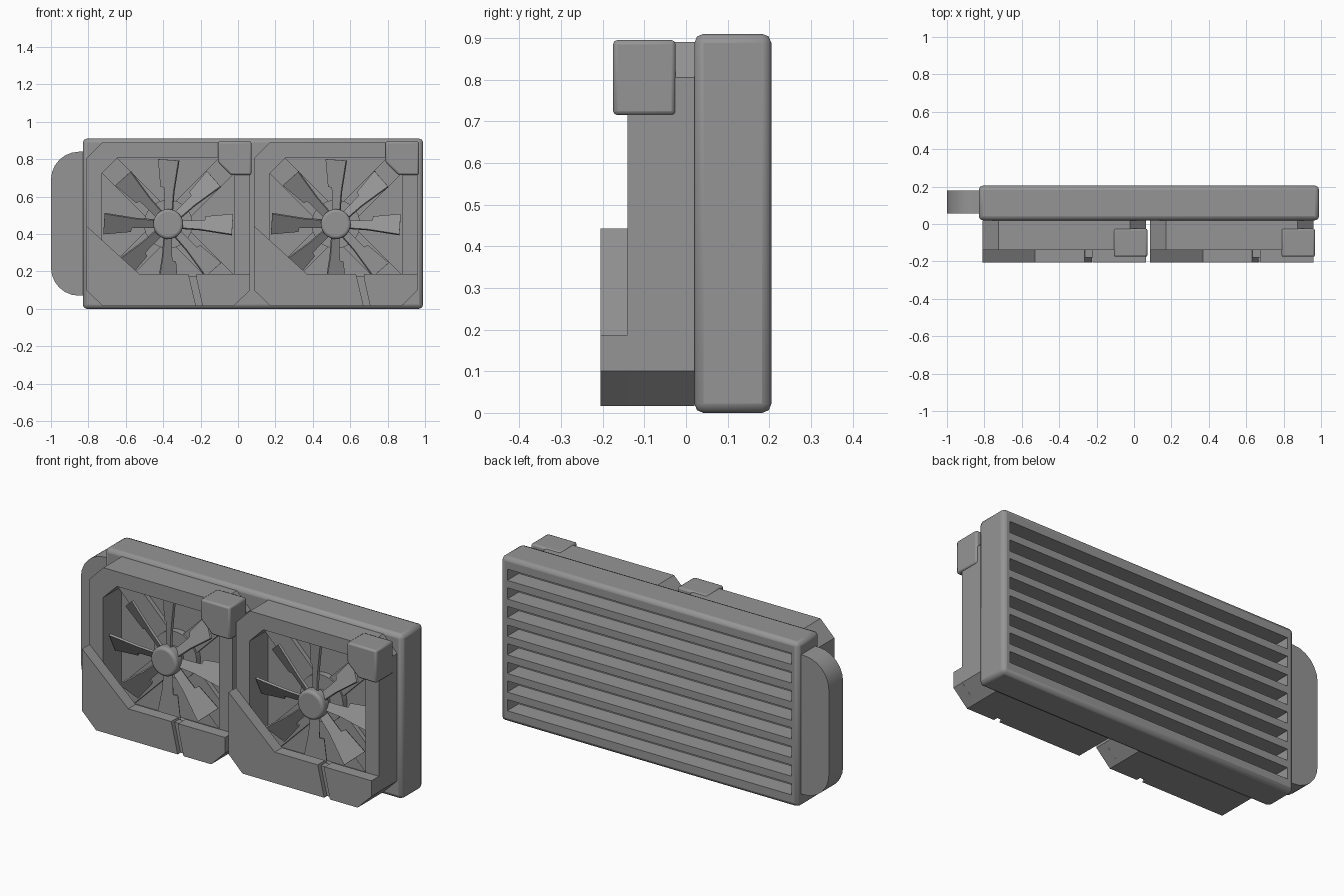
import bpy, bmesh, math
from mathutils import Matrix, Vector

if "Cube" in bpy.data.objects:
    bpy.data.objects.remove(bpy.data.objects["Cube"])

grey = bpy.data.materials.new("grey")
grey.use_nodes = True
grey.diffuse_color = (0.3, 0.3, 0.3, 1)
grey.node_tree.nodes["Principled BSDF"].inputs["Base Color"].default_value = (0.3, 0.3, 0.3, 1)


def finish(name, bm, bevel=0, segments=2):
    bmesh.ops.recalc_face_normals(bm, faces=bm.faces)
    mesh = bpy.data.meshes.new(name)
    bm.to_mesh(mesh)
    bm.free()
    mesh.materials.append(grey)
    ob = bpy.data.objects.new(name, mesh)
    bpy.context.collection.objects.link(ob)
    if bevel:
        mod = ob.modifiers.new("Bevel", "BEVEL")
        mod.width, mod.segments = bevel, segments
    return ob


def smooth(ob, angle=35):
    bpy.ops.object.select_all(action="DESELECT")
    ob.select_set(True)
    bpy.context.view_layer.objects.active = ob
    bpy.ops.object.shade_smooth_by_angle(angle=math.radians(angle))


def add_prism(bm, pts, y0, y1, matrix=None):
    """Extrude an x-z outline from y0 to y1."""
    face = bm.faces.new([bm.verts.new((x, y0, z)) for x, z in pts])
    new = bmesh.ops.extrude_face_region(bm, geom=[face])["geom"]
    back = [v for v in new if isinstance(v, bmesh.types.BMVert)]
    bmesh.ops.translate(bm, verts=back, vec=(0, y1 - y0, 0))
    if matrix:
        bmesh.ops.transform(bm, matrix=matrix, verts=list(face.verts) + back)


def prism(name, pts, y0, y1, offset=0, bevel=0):
    bm = bmesh.new()
    add_prism(bm, [(x + offset, z) for x, z in pts], y0, y1)
    return finish(name, bm, bevel)


def rect(x0, x1, z0, z1):
    return [(x0, z0), (x1, z0), (x1, z1), (x0, z1)]


def octagon(half, cut):
    c = half - cut
    return [(-c, -half), (c, -half), (half, -c), (half, c),
            (c, half), (-c, half), (-half, c), (-half, -c)]


def disc(name, x, z, radius, y0, y1, bevel=0):
    pts = [(x + radius * math.cos(i * math.tau / 32), z + radius * math.sin(i * math.tau / 32))
           for i in range(32)]
    ob = prism(name, pts, y0, y1)
    if bevel:
        mod = ob.modifiers.new("Bevel", "BEVEL")
        mod.width, mod.segments, mod.limit_method = bevel, 3, "ANGLE"
    smooth(ob)
    return ob


# Radiator body with horizontal grooves cut in its back
body = prism("radiator_body", rect(-0.83, 0.99, 0, 0.91), 0.02, 0.205, bevel=0.022)
smooth(body)
bm = bmesh.new()
for i in range(8):
    z = 0.455 + (i - 3.5) * 0.103
    add_prism(bm, rect(-0.79, 0.95, z - 0.031, z + 0.031), 0.105, 0.3)
cutter = finish("groove_cutter", bm)
cutter.hide_render = True
cutter.hide_viewport = True
cut = body.modifiers.new("Grooves", "BOOLEAN")
cut.object, cut.solver = cutter, "EXACT"

# Rounded side tank
R = 0.15
arc = [math.radians(a) for a in range(0, 91, 15)]
tank = [(-0.8, 0.84)] + [(-1 + R - R * math.sin(a), 0.84 - R + R * math.cos(a)) for a in arc]
tank += [(x, 0.91 - z) for x, z in reversed(tank)]
smooth(prism("side_tank", tank, 0.055, 0.18), 20)

# Half outline of one fan blade, running out along x
BLADE = [(0.05, -0.025), (0.17, -0.035), (0.34, -0.066), (0.347, 0.06),
         (0.2, 0.045), (0.195, 0.022), (0.14, 0.02), (0.05, 0.02)]


def build_fan(side, cx):
    cz = 0.453

    # Square frame with chamfered corners and an open middle
    bm = bmesh.new()
    rings = [[bm.verts.new((cx + x, y, cz + z)) for x, z in octagon(h, 0.085)]
             for h, y in ((0.437, -0.14), (0.355, -0.14), (0.355, 0.02), (0.437, 0.02))]
    for a, b in zip(rings, rings[1:] + rings[:1]):
        for i in range(8):
            j = (i + 1) % 8
            bm.faces.new((a[i], a[j], b[j], b[i]))
    finish(side + "_fan_frame", bm)

    # Diagonal struts behind the blades
    bm = bmesh.new()
    for k in range(4):
        turn = Matrix.Translation((cx, 0, cz)) @ Matrix.Rotation(math.radians(45 + 90 * k), 4, "Y")
        add_prism(bm, rect(0.05, 0.45, -0.058, 0.058), -0.005, 0.02, turn)
    finish(side + "_fan_struts", bm)

    # Motor and hub
    disc(side + "_fan_motor", cx, cz, 0.13, -0.015, 0.02)
    disc(side + "_fan_shaft", cx, cz, 0.05, -0.08, 0.0)
    disc(side + "_fan_hub", cx, cz, 0.08, -0.12, -0.055, 0.015)

    # Eight pitched blades
    bm = bmesh.new()
    for k in range(8):
        turn = (Matrix.Translation((cx, -0.07, cz)) @ Matrix.Rotation(-k * math.pi / 4, 4, "Y")
                @ Matrix.Rotation(math.radians(-30), 4, "X"))
        add_prism(bm, BLADE, -0.006, 0.006, turn)
    finish(side + "_fan_blades", bm)

    # Front guard in two pieces joined across a slanted groove
    prism(side + "_guard_main", [(-0.437, 0.1), (-0.352, 0.016), (0.148, 0.016), (0.108, 0.187),
                                 (-0.155, 0.187), (-0.437, 0.443)], -0.205, -0.14, cx)
    prism(side + "_guard_end", [(0.183, 0.016), (0.352, 0.016), (0.437, 0.1), (0.437, 0.187),
                                (0.15, 0.187), (0.15, 0.165)], -0.205, -0.14, cx)
    prism(side + "_guard_bridge", [(0.14, 0.016), (0.19, 0.016), (0.16, 0.175), (0.1, 0.175)],
          -0.18, -0.14, cx)

    # Corner block with its inner lower corner cut off
    block = [(0.265, 0.785), (0.335, 0.715), (0.445, 0.715), (0.445, 0.895), (0.265, 0.895)]
    smooth(prism(side + "_corner_block", block, -0.175, -0.025, cx, bevel=0.01))


build_fan("right", -0.373)
build_fan("left", 0.523)
